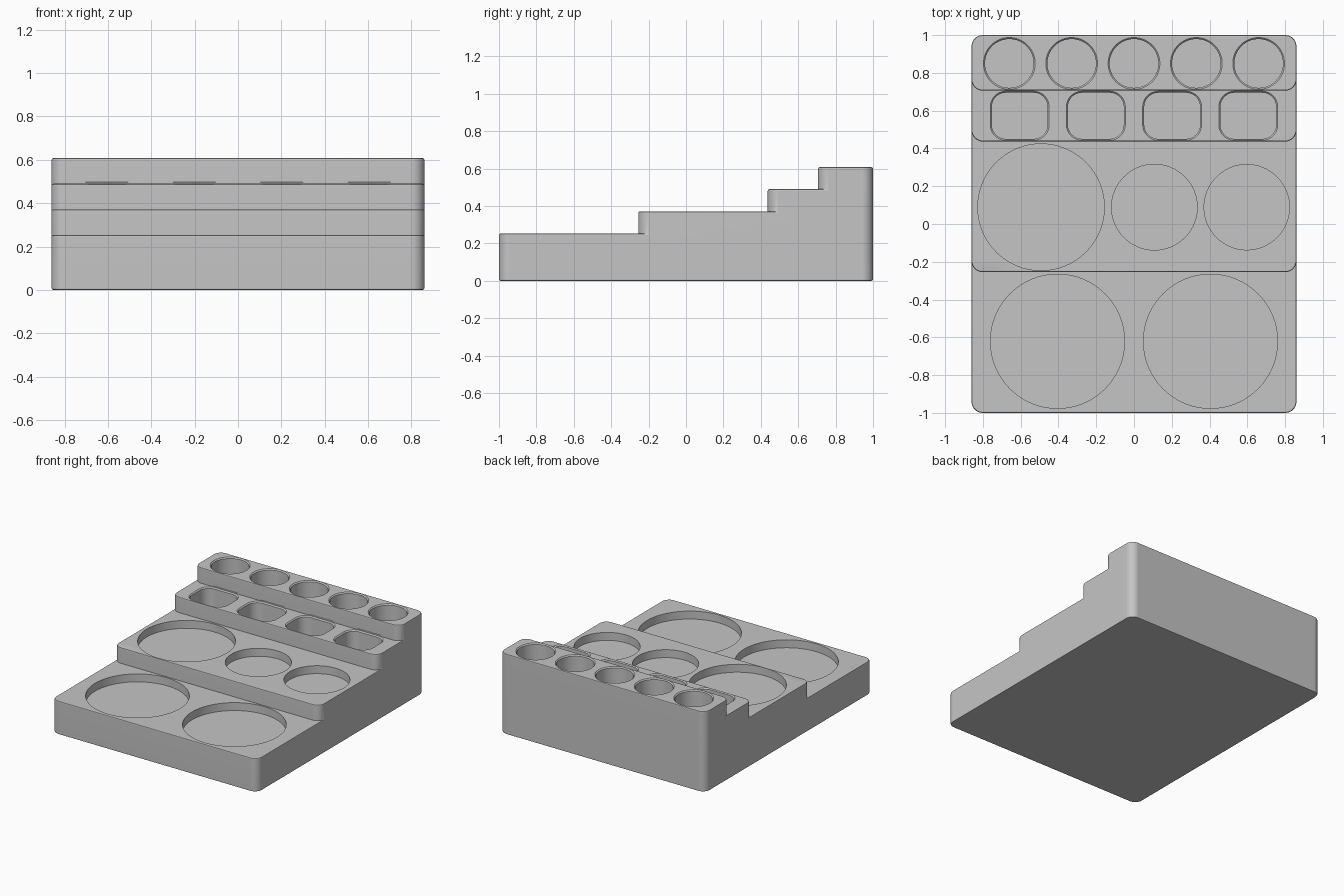
import bpy, bmesh, math

if "Cube" in bpy.data.objects:
    bpy.data.objects.remove(bpy.data.objects["Cube"])

HALF_W = 0.86      # half width of the organizer
CORNER = 0.059     # vertical corner radius
EDGE = 0.009       # small softened edge
LAP = 0.13         # each step runs a little way under the next one

grey = bpy.data.materials.new("neutral grey")
grey.diffuse_color = (0.56, 0.56, 0.56, 1)
grey.use_nodes = True
grey.node_tree.nodes["Principled BSDF"].inputs["Base Color"].default_value = grey.diffuse_color


def outline(cx, cy, hx, hy, r, grow, steps):
    """Rounded rectangle (a circle when r = hx = hy), offset by grow."""
    pts = []
    for q, (sx, sy) in enumerate([(1, 1), (-1, 1), (-1, -1), (1, -1)]):
        for i in range(steps + 1):
            a = math.pi / 2 * (q + i / steps)
            pts.append((cx + sx * (hx - r) + (r + grow) * math.cos(a),
                        cy + sy * (hy - r) + (r + grow) * math.sin(a)))
    return pts


def loft(name, shape, rings, steps):
    """Closed solid through (z, grow) rings of one outline, bottom to top."""
    bm = bmesh.new()
    loops = [[bm.verts.new((x, y, z)) for x, y in outline(*shape, grow, steps)]
             for z, grow in rings]
    n = len(loops[0])
    for a, b in zip(loops, loops[1:]):
        for i in range(n):
            j = (i + 1) % n
            bm.faces.new((a[i], a[j], b[j], b[i]))
    bm.faces.new(loops[0][::-1])
    bm.faces.new(loops[-1])
    bmesh.ops.remove_doubles(bm, verts=bm.verts, dist=1e-5)
    bmesh.ops.recalc_face_normals(bm, faces=bm.faces)
    me = bpy.data.meshes.new(name)
    bm.to_mesh(me)
    bm.free()
    me.materials.append(grey)
    ob = bpy.data.objects.new(name, me)
    bpy.context.collection.objects.link(ob)
    return ob


def step_block(name, y0, y1, top):
    """Rounded block with softened top and bottom edges."""
    k = EDGE * 0.3
    rings = [(0, -EDGE), (k, -k), (EDGE, 0),
             (top - EDGE, 0), (top - k, -k), (top, -EDGE)]
    return loft(name, (0, (y0 + y1) / 2, HALF_W, (y1 - y0) / 2, CORNER), rings, 8)


def combine(target, other, operation):
    """Apply a boolean and discard the second solid."""
    other.hide_render = True
    mod = target.modifiers.new("combine", 'BOOLEAN')
    mod.operation = operation
    mod.solver = 'EXACT'
    mod.object = other
    bpy.context.view_layer.objects.active = target
    bpy.ops.object.modifier_apply(modifier=mod.name)
    bpy.data.objects.remove(other)


def cut(shapes, top, depth, bevel):
    """Cut pockets (cx, cy, hx, hy, r) with an optional bevelled rim."""
    b = bevel or 0.02
    for s in shapes:
        combine(body, loft("pocket_cutter", s, [(top - depth, 0), (top - b, 0),
                                                (top + b, 2 * bevel)], 16),
                'DIFFERENCE')


def disc(x, y, r):
    return (x, y, r, r, r)


# stepped body, front to back
fronts = [-1.0, -0.255, 0.437, 0.706]
tops = [0.253, 0.372, 0.49, 0.608]
backs = [f + LAP for f in fronts[1:]] + [1.0]
body = step_block("stepped_organizer", fronts[0], backs[0], tops[0])
for f, b, t in zip(fronts[1:], backs[1:], tops[1:]):
    combine(body, step_block("step", f, b, t), 'UNION')

# merge flush faces left where the steps join
bm = bmesh.new()
bm.from_mesh(body.data)
bmesh.ops.remove_doubles(bm, verts=bm.verts, dist=1e-5)
bmesh.ops.dissolve_limit(bm, angle_limit=math.radians(0.5),
                         verts=bm.verts, edges=bm.edges)
bm.to_mesh(body.data)
bm.free()

# front step: two large round trays
cut([disc(s * 0.405, -0.621, 0.355) for s in (-1, 1)], tops[0], 0.06, 0)
# second step: one large and two small round trays
cut([disc(-0.492, 0.089, 0.335), disc(0.108, 0.089, 0.227),
     disc(0.597, 0.089, 0.226)], tops[1], 0.06, 0)
# third step: four rounded rectangular slots
cut([(x, 0.573, 0.148, 0.122, 0.075) for x in (-0.605, -0.202, 0.202, 0.605)],
    tops[2], 0.2, 0.008)
# back step: five round cups
cut([disc(0.33 * i, 0.85, 0.129) for i in range(-2, 3)], tops[3], 0.25, 0.008)

# smooth curved walls, keep large faces flat
body.select_set(True)
bpy.context.view_layer.objects.active = body
bpy.ops.object.shade_smooth_by_angle(angle=math.radians(30))
flat = body.modifiers.new("flat_faces", 'WEIGHTED_NORMAL')
flat.keep_sharp = True
